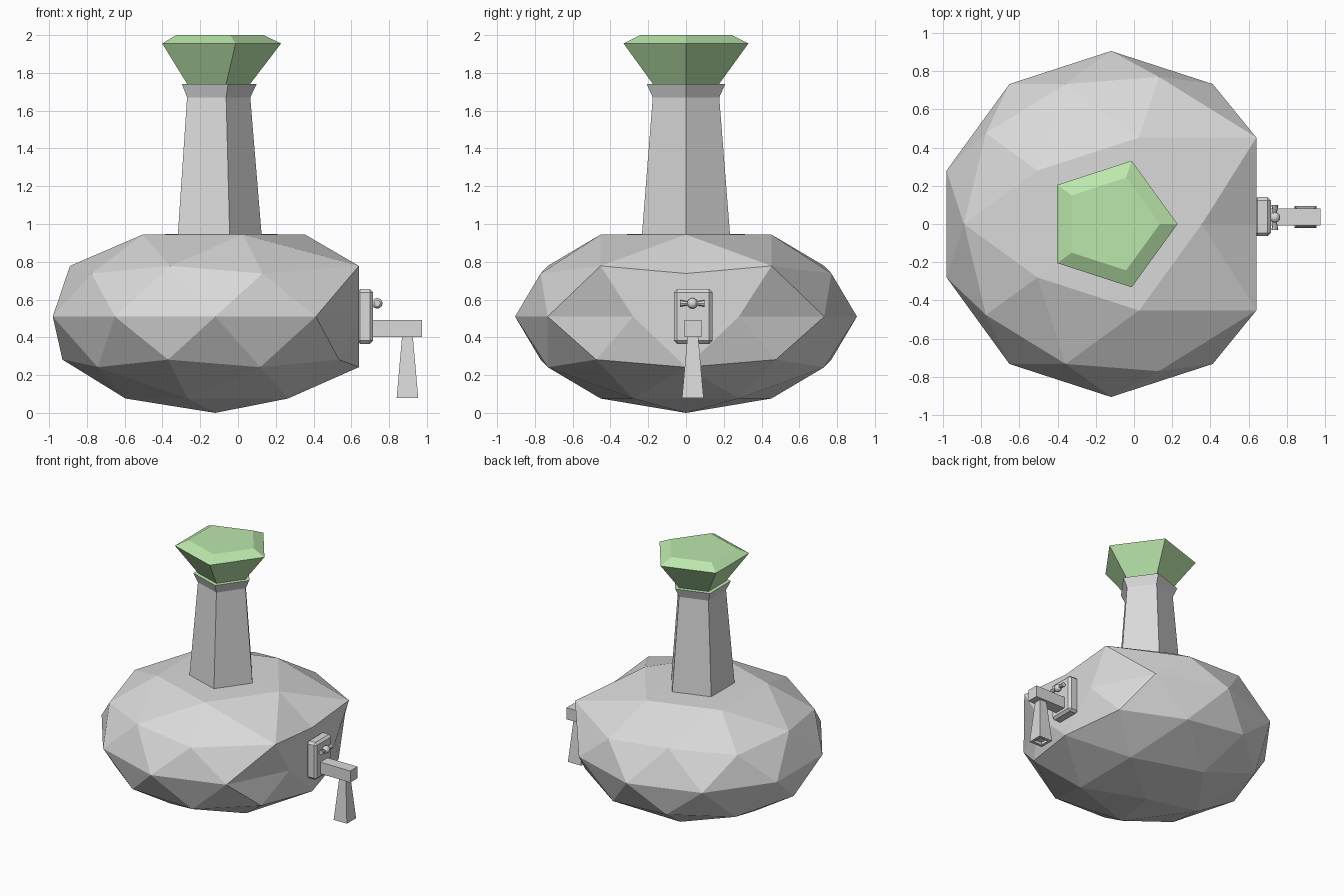
import bpy, bmesh
from math import cos, sin, pi
from mathutils import Matrix, Vector

cube = bpy.data.objects.get("Cube")
if cube:
    bpy.data.objects.remove(cube, do_unlink=True)


def material(name, rgb):
    mat = bpy.data.materials.new(name)
    mat.use_nodes = True
    mat.diffuse_color = (*rgb, 1)
    mat.node_tree.nodes["Principled BSDF"].inputs["Base Color"].default_value = (*rgb, 1)
    return mat


GREY = material("pale_grey", (0.7, 0.7, 0.7))
GREEN = material("soft_green", (0.5, 0.8, 0.41))


def finish(name, bm, mats=(GREY,)):
    bmesh.ops.recalc_face_normals(bm, faces=bm.faces)
    mesh = bpy.data.meshes.new(name)
    bm.to_mesh(mesh)
    bm.free()
    for mat in mats:
        mesh.materials.append(mat)
    obj = bpy.data.objects.new(name, mesh)
    bpy.context.collection.objects.link(obj)
    return obj


def box(name, low, high, bevel=0):
    bm = bmesh.new()
    low, high = Vector(low), Vector(high)
    size = high - low
    bmesh.ops.create_cube(bm, size=1, matrix=Matrix.Translation((low + high) / 2) @ Matrix.Diagonal((*size, 1)))
    if bevel:
        bmesh.ops.bevel(bm, geom=bm.edges[:], offset=bevel, segments=1, affect='EDGES')
    return finish(name, bm)


def loft(bm, rings):
    """Skin a list of vertex rings and cap both ends."""
    loops = [[bm.verts.new(p) for p in ring] for ring in rings]
    for a, b in zip(loops, loops[1:]):
        for i in range(len(a)):
            j = (i + 1) % len(a)
            bm.faces.new((a[i], a[j], b[j], b[i]))
    bm.faces.new(loops[0])
    bm.faces.new(loops[-1])


AXIS_X = -0.12
ARM_Y = 0.036

# Faceted bowl, flattened on its top and on its handle side
bm = bmesh.new()
bmesh.ops.create_icosphere(bm, subdivisions=2, radius=1)
for v in bm.verts:
    flat_side = v.co.x > 0.8 or (v.co.z > 0.5 and v.co.x > 0.6)
    v.co = Vector((v.co.x * 0.905 + AXIS_X, v.co.y * 0.905, v.co.z * 0.51 + 0.51))
    if flat_side:
        v.co.x = 0.64
    v.co.z = min(v.co.z, 0.95)
finish("bowl", bm)

# Five-sided neck with flared collar and green funnel
bm = bmesh.new()
profile = [(0.245, 0.945), (0.185, 1.67), (0.218, 1.74), (0.184, 1.741), (0.348, 1.956), (0.255, 2.0)]
loft(bm, [[(AXIS_X + r * cos(2 * pi * i / 5), r * sin(2 * pi * i / 5), z) for i in range(5)]
          for r, z in profile])
for f in bm.faces:
    f.material_index = int(f.calc_center_median().z > 1.735)
finish("neck_and_funnel", bm, (GREY, GREEN))

# Wall plate and crank arm
box("handle_plate", (0.63, ARM_Y - 0.1, 0.365), (0.716, ARM_Y + 0.104, 0.655), 0.017)
box("crank_arm", (0.7, ARM_Y - 0.045, 0.402), (0.975, ARM_Y + 0.045, 0.492))

# Tapered grip with a recessed end
bm = bmesh.new()
sections = [(0.028, 0.41), (0.057, 0.08), (0.036, 0.08), (0.034, 0.1)]
loft(bm, [[(0.897 + sx * h, ARM_Y + sy * h, z) for sx, sy in ((-1, -1), (1, -1), (1, 1), (-1, 1))]
          for h, z in sections])
finish("crank_grip", bm)

# Wing knob: stem, ball and two flared wings
bm = bmesh.new()
hub = Vector((0.737, ARM_Y - 0.002, 0.58))
bmesh.ops.create_uvsphere(bm, u_segments=12, v_segments=8, radius=0.028, matrix=Matrix.Translation(hub))
for side in (-1, 1):
    turn = Matrix.Rotation(-side * pi / 2, 4, 'X')
    spot = Matrix.Translation(hub + Vector((0, side * 0.04, 0)))
    bmesh.ops.create_cone(bm, cap_ends=True, segments=8, radius1=0.009, radius2=0.018,
                          depth=0.05, matrix=spot @ turn)
bmesh.ops.create_cone(bm, cap_ends=True, segments=8, radius1=0.012, radius2=0.012, depth=0.04,
                      matrix=Matrix.Translation(hub - Vector((0.02, 0, 0))) @ Matrix.Rotation(pi / 2, 4, 'Y'))
finish("wing_knob", bm)
